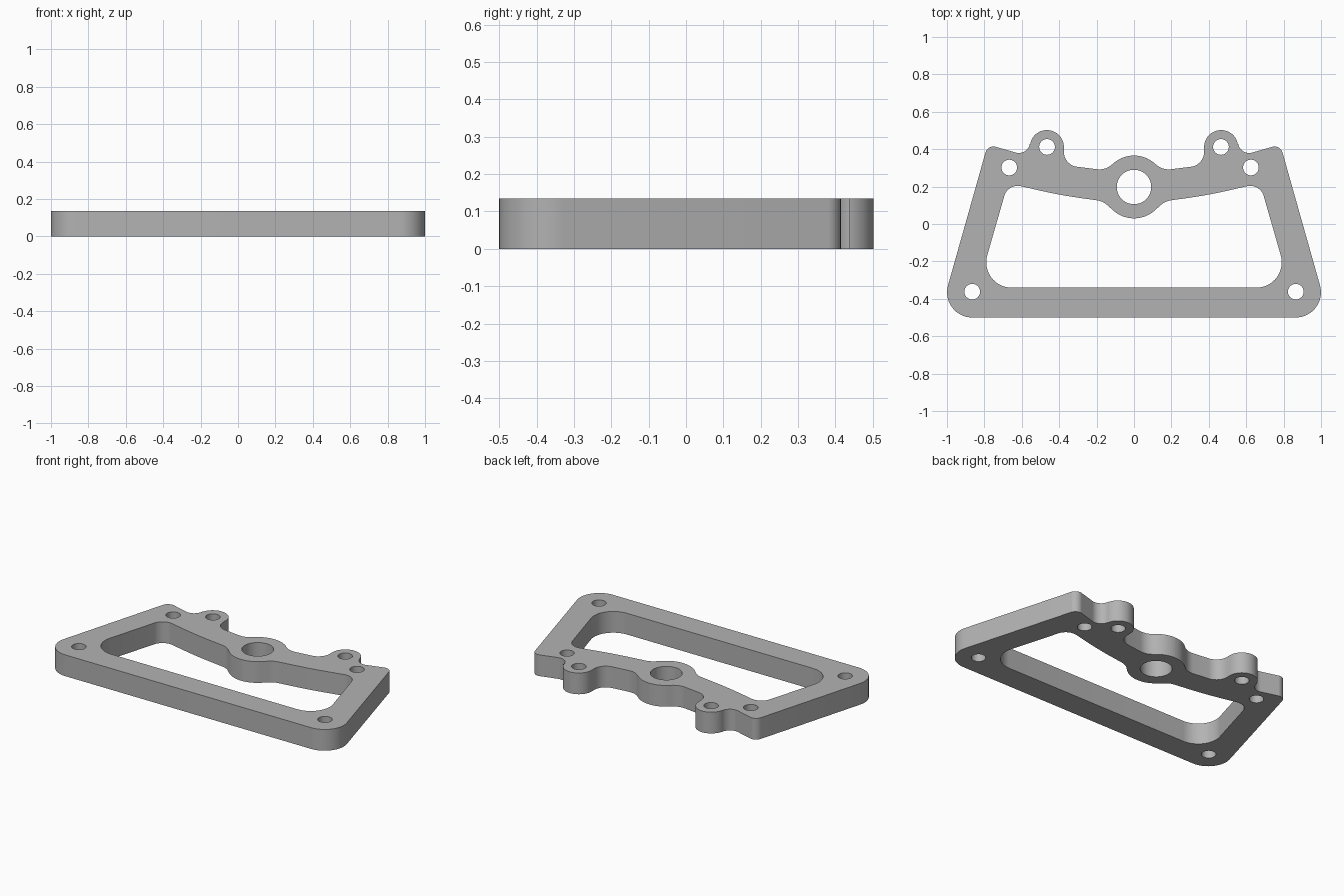
import bpy, bmesh, math
from mathutils import Vector

THICK = 0.135

cube = bpy.data.objects.get("Cube")
if cube:
    bpy.data.objects.remove(cube, do_unlink=True)


def mirrored(half):
    """Close a right-hand half profile with its mirror image."""
    return half + [(-x, y, r) for x, y, r in reversed(half)]


def rounded(corners):
    """Polygon whose corners (x, y, radius) are replaced by tangent arcs."""
    out = []
    n = len(corners)
    for i, (x, y, r) in enumerate(corners):
        p = Vector((x, y))
        a = (Vector(corners[i - 1][:2]) - p).normalized()
        b = (Vector(corners[(i + 1) % n][:2]) - p).normalized()
        half = a.angle(b) / 2
        centre = p + (a + b).normalized() * (r / math.sin(half))
        start = p + a * (r / math.tan(half)) - centre
        end = p + b * (r / math.tan(half)) - centre
        sweep = math.atan2(start.x * end.y - start.y * end.x, start.dot(end))
        steps = max(3, math.ceil(abs(sweep) / math.radians(7)))
        for k in range(steps + 1):
            t = sweep * k / steps
            c, s = math.cos(t), math.sin(t)
            q = centre + Vector((start.x * c - start.y * s, start.x * s + start.y * c))
            if not out or (q - out[-1]).length > 1e-4:
                out.append(q)
    return out


def circle(x, y, r, steps=48):
    return [Vector((x + r * math.cos(math.tau * k / steps),
                    y + r * math.sin(math.tau * k / steps))) for k in range(steps)]


# Outer edge: foot corner, shoulder, lug, arm, central boss
outline = rounded(mirrored([
    (1.043, -0.5, 0.135),
    (0.782, 0.425, 0.045),
    (0.557, 0.36, 0.06),
    (0.555, 0.502, 0.0899),
    (0.375, 0.502, 0.0899),
    (0.375, 0.315, 0.08),
    (0.152, 0.287, 0.1),
    (0.0645, 0.366, 0.167),
]))

# Large opening, following the underside of the boss
opening = rounded(mirrored([
    (0.834, -0.34, 0.135),
    (0.674, 0.218, 0.075),
    (0.4, 0.155, 2.4),
    (0.166, 0.122, 0.1),
    (0.0645, 0.03, 0.167),
]))

# Central bore and bolt holes
holes = [circle(0, 0.198, 0.092)]
for x, y in [(-0.865, -0.362), (0.865, -0.362), (-0.667, 0.302),
             (0.625, 0.302), (-0.465, 0.412), (0.465, 0.412)]:
    holes.append(circle(x, y, 0.042, 32))

# Fill the flat profile and extrude it to a plate
bm = bmesh.new()
edges = []
for loop in [outline, opening] + holes:
    verts = [bm.verts.new((p.x, p.y, 0)) for p in loop]
    edges += [bm.edges.new((v, verts[i - 1])) for i, v in enumerate(verts)]
bmesh.ops.triangle_fill(bm, edges=edges, use_beauty=True, use_dissolve=False)
top = bmesh.ops.extrude_face_region(bm, geom=bm.faces[:], use_keep_orig=True)["geom"]
bmesh.ops.translate(bm, vec=(0, 0, THICK),
                    verts=[g for g in top if isinstance(g, bmesh.types.BMVert)])
bmesh.ops.recalc_face_normals(bm, faces=bm.faces[:])
mesh = bpy.data.meshes.new("gasket_plate")
bm.to_mesh(mesh)
bm.free()
plate = bpy.data.objects.new("gasket_plate", mesh)
bpy.context.collection.objects.link(plate)

# Plain grey material
grey = bpy.data.materials.new("plain grey")
grey.use_nodes = True
colour = (0.45, 0.45, 0.45, 1)
grey.diffuse_color = colour
grey.node_tree.nodes["Principled BSDF"].inputs["Base Color"].default_value = colour
mesh.materials.append(grey)

# Smooth walls, sharp rims
bpy.ops.object.select_all(action="DESELECT")
plate.select_set(True)
bpy.context.view_layer.objects.active = plate
bpy.ops.object.shade_smooth_by_angle(angle=math.radians(30))
